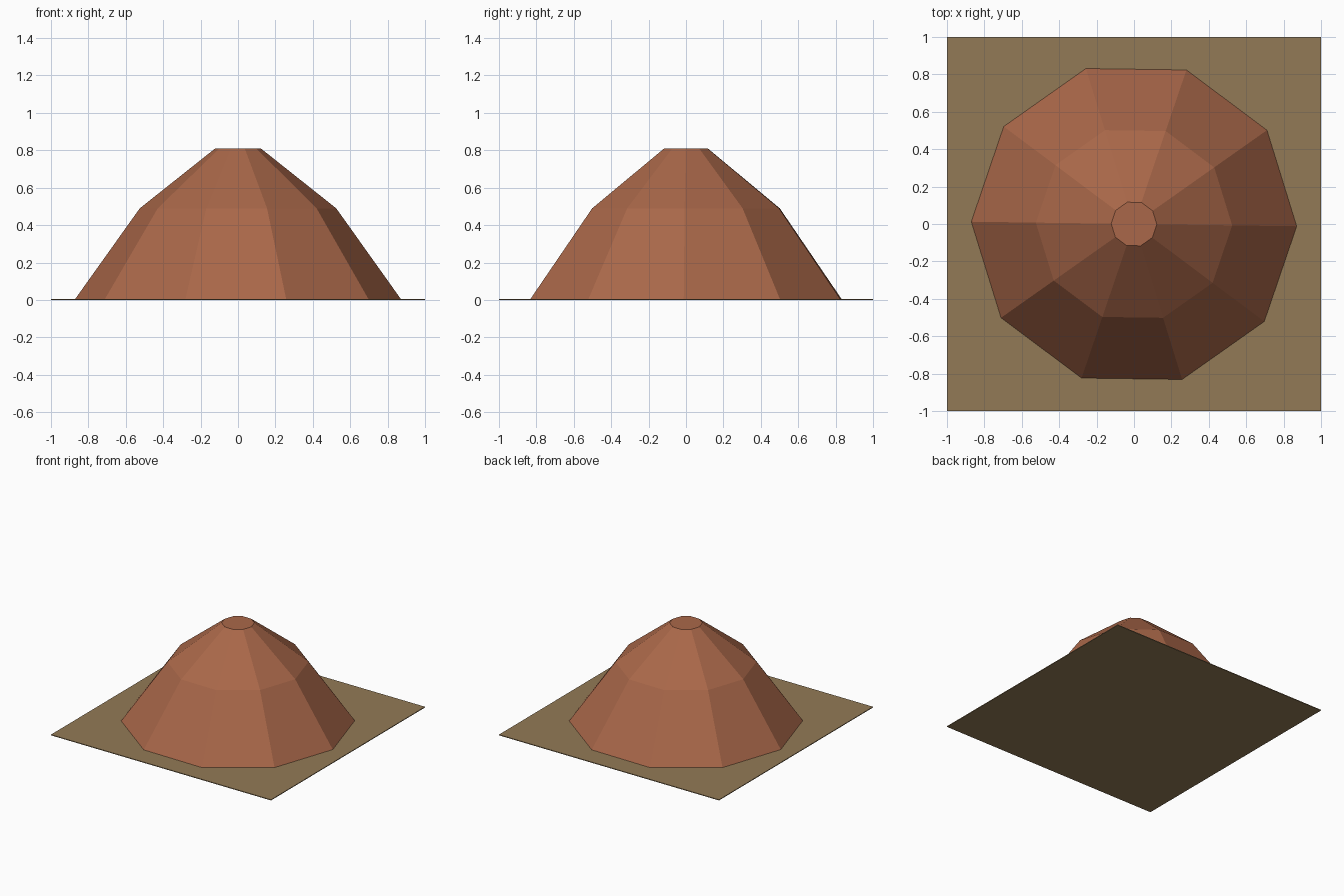
import bpy
import bmesh
from math import cos, sin, pi, radians

old = bpy.data.objects.get("Cube")
if old:
    bpy.data.objects.remove(old, do_unlink=True)


def make_material(name, rgb):
    mat = bpy.data.materials.new(name)
    mat.use_nodes = True
    colour = (*rgb, 1)
    mat.diffuse_color = colour
    mat.node_tree.nodes["Principled BSDF"].inputs["Base Color"].default_value = colour
    return mat


def make_object(name, bm, mat):
    bmesh.ops.recalc_face_normals(bm, faces=bm.faces)
    mesh = bpy.data.meshes.new(name)
    bm.to_mesh(mesh)
    bm.free()
    mesh.materials.append(mat)
    obj = bpy.data.objects.new(name, mesh)
    bpy.context.collection.objects.link(obj)
    return obj


earth = make_material("dry earth", (0.29, 0.195, 0.093))
clay = make_material("red clay", (0.40, 0.137, 0.067))

GROUND = 0.006
SIDES = 10
TURN = radians(-0.8)

# Thin square ground plate
bm = bmesh.new()
bmesh.ops.create_cube(bm, size=1)
bmesh.ops.scale(bm, vec=(2, 2, GROUND), verts=bm.verts)
bmesh.ops.translate(bm, vec=(0, 0, GROUND / 2), verts=bm.verts)
make_object("ground_plate", bm, earth)

# Faceted mound: stacked ten-sided rings with a flat top
profile = [(0.87, GROUND), (0.525, 0.49), (0.122, 0.81)]
bm = bmesh.new()
rings = []
for radius, z in profile:
    angles = [TURN + 2 * pi * i / SIDES for i in range(SIDES)]
    rings.append([bm.verts.new((radius * cos(a), radius * sin(a), z)) for a in angles])
for low, high in zip(rings, rings[1:]):
    for i in range(SIDES):
        j = (i + 1) % SIDES
        bm.faces.new((low[i], low[j], high[j], high[i]))
bm.faces.new(rings[-1])
bm.faces.new(rings[0][::-1])
make_object("mound", bm, clay)
